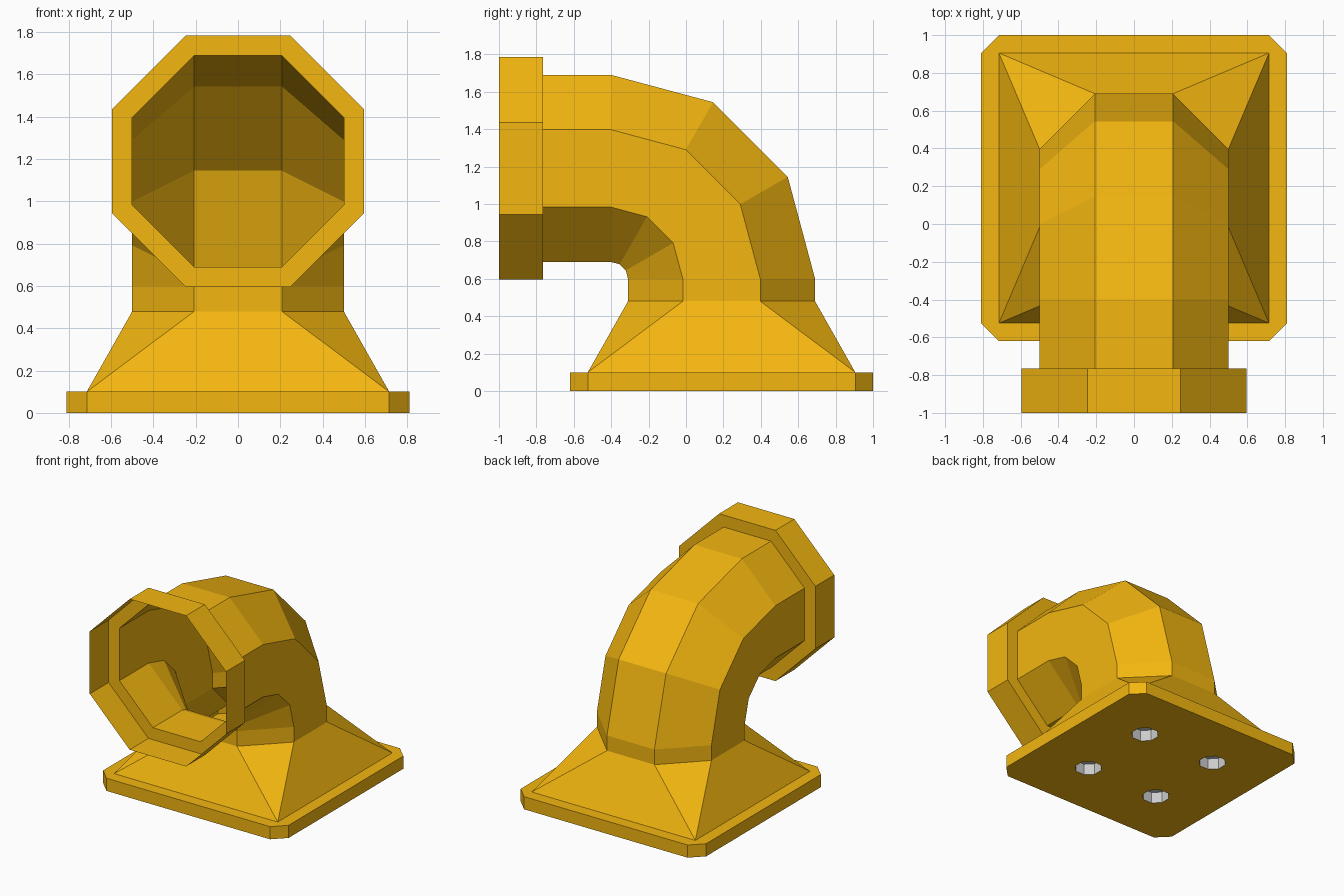
import bpy, bmesh
from math import sin, cos, pi, radians

if "Cube" in bpy.data.objects:
    bpy.data.objects.remove(bpy.data.objects["Cube"])

CY = 0.19                 # centre of the base and upright pipe in y
BEND_Y, BEND_Z, BEND_R = -0.40, 0.60, 0.59
ANGLES = [pi / 8 + i * pi / 4 for i in range(8)]

yellow = bpy.data.materials.new("yellow_paint")
yellow.diffuse_color = (0.9, 0.47, 0.005, 1)
yellow.use_nodes = True
yellow.node_tree.nodes["Principled BSDF"].inputs["Base Color"].default_value = yellow.diffuse_color


def octagon(apothem):
    r = apothem / cos(pi / 8)
    return [(r * cos(a), r * sin(a)) for a in ANGLES]


def chamfered(half, cut):
    """Square outline with cut corners, eight points matching the octagon."""
    pts = []
    for i, a in enumerate(ANGLES):
        sx, sy = (1 if cos(a) > 0 else -1), (1 if sin(a) > 0 else -1)
        x, y = (half, half - cut) if i in (0, 3, 4, 7) else (half - cut, half)
        pts.append((sx * x, sy * y))
    return pts


def flat(pts, z, cx=0, cy=CY):
    return [(cx + x, cy + s, z) for x, s in pts]


def upright(pts, y):
    return [(x, y, BEND_Z + BEND_R + s) for x, s in pts]


def bent(pts, t):
    return [(x, BEND_Y + (BEND_R + s) * cos(t), BEND_Z + (BEND_R + s) * sin(t))
            for x, s in pts]


def skin(bm, rings, cap=False):
    loops = [[bm.verts.new(p) for p in ring] for ring in rings]
    for a, b in zip(loops, loops[1:]):
        for i in range(8):
            j = (i + 1) % 8
            bm.faces.new((a[i], a[j], b[j], b[i]))
    if cap:
        bm.faces.new(loops[-1])


def finish(name, bm, mat=None):
    bmesh.ops.remove_doubles(bm, verts=bm.verts, dist=1e-4)
    me = bpy.data.meshes.new(name)
    bm.to_mesh(me)
    bm.free()
    ob = bpy.data.objects.new(name, me)
    bpy.context.collection.objects.link(ob)
    if mat:
        me.materials.append(mat)


bolt_spots = [(sx * 0.33, CY + sy * 0.33) for sx in (-1, 1) for sy in (-1, 1)]
pipe, bolt = octagon(0.5), octagon(0.095)

# base plate with a sloped skirt up to the pipe
bm = bmesh.new()
skin(bm, [flat(chamfered(0.81, 0.095), 0), flat(chamfered(0.81, 0.095), 0.1),
          flat(chamfered(0.715, 0), 0.1), flat(pipe, 0.48)])
finish("base_and_skirt", bm, yellow)

# underside of the plate with four bolt openings
bm = bmesh.new()
outlines = [flat(chamfered(0.81, 0.095), 0)]
outlines += [flat(bolt, 0, x, y) for x, y in bolt_spots]
for outline in outlines:
    vs = [bm.verts.new(p) for p in outline]
    for i in range(8):
        bm.edges.new((vs[i], vs[(i + 1) % 8]))
bmesh.ops.triangle_fill(bm, edges=bm.edges[:], use_beauty=True, normal=(0, 0, -1))
for f in bm.faces:
    f.normal_update()
    if f.normal.z > 0:
        f.normal_flip()
finish("base_underside", bm, yellow)

# grey bolt sockets sunk into the underside
bm = bmesh.new()
for x, y in bolt_spots:
    skin(bm, [flat(bolt[::-1], z, x, y) for z in (0, 0.09)], cap=True)
finish("bolt_sockets", bm)

# open elbow pipe
bm = bmesh.new()
skin(bm, [flat(pipe, 0.48)] + [bent(pipe, radians(d)) for d in (0, 30, 60, 90)]
     + [upright(pipe, -0.765)])
finish("elbow_pipe", bm, yellow)

# wider open collar at the mouth
bm = bmesh.new()
rim = octagon(0.595)
skin(bm, [upright(pipe, -0.765), upright(rim, -0.765), upright(rim, -1.0)])
finish("mouth_collar", bm, yellow)
